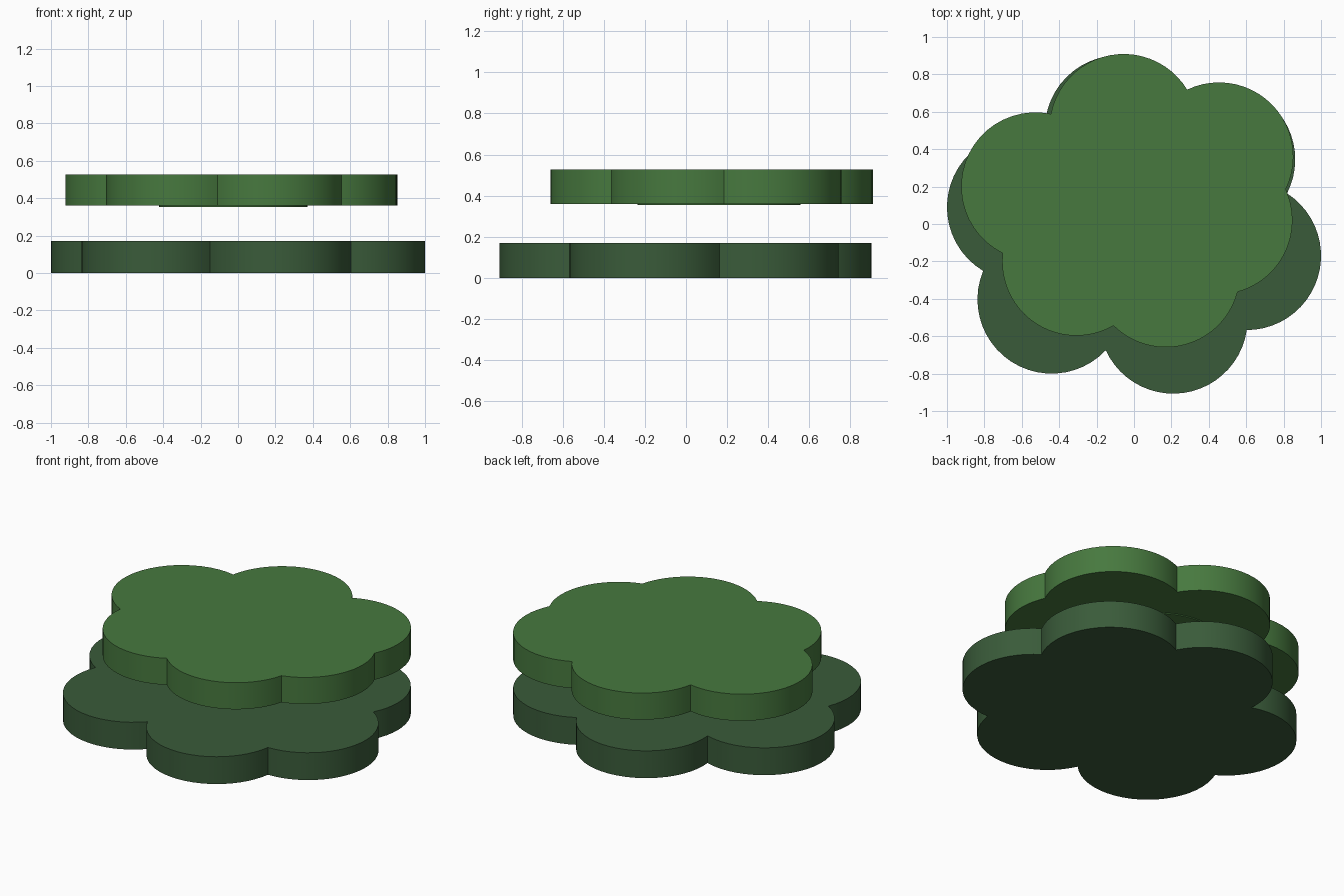
import bpy, bmesh, math
from mathutils import Vector

if "Cube" in bpy.data.objects:
    bpy.data.objects.remove(bpy.data.objects["Cube"])

R = 0.397      # lobe radius
SEG = 22       # steps per lobe arc


def material(name, rgb):
    m = bpy.data.materials.new(name)
    m.diffuse_color = (*rgb, 1)
    m.use_nodes = True
    m.node_tree.nodes["Principled BSDF"].inputs["Base Color"].default_value = m.diffuse_color
    return m


def outer_crossing(a, b, mid):
    # outer crossing point of two equal circles
    d = b - a
    n = Vector((-d.y, d.x)).normalized()
    h = math.sqrt(R * R - d.length_squared / 4)
    m = (a + b) / 2
    return max((m + n * h, m - n * h), key=lambda p: (p - mid).length)


def slab(name, outline, z0, z1, mat):
    bm = bmesh.new()
    base = bm.faces.new([bm.verts.new((p.x, p.y, z0)) for p in outline])
    ext = bmesh.ops.extrude_face_region(bm, geom=[base], use_keep_orig=True)
    top = [v for v in ext["geom"] if isinstance(v, bmesh.types.BMVert)]
    bmesh.ops.translate(bm, verts=top, vec=(0, 0, z1 - z0))
    bmesh.ops.recalc_face_normals(bm, faces=bm.faces)
    me = bpy.data.meshes.new(name)
    bm.to_mesh(me)
    bm.free()
    ob = bpy.data.objects.new(name, me)
    bpy.context.collection.objects.link(ob)
    me.materials.append(mat)
    bpy.ops.object.select_all(action='DESELECT')
    ob.select_set(True)
    bpy.context.view_layer.objects.active = ob
    bpy.ops.object.shade_smooth_by_angle(angle=math.radians(30))
    return ob


def lobed_outline(centres, mid):
    # counter-clockwise chain of arcs meeting in sharp notches
    cs = [Vector(c) for c in centres]
    mid = Vector(mid)
    n = len(cs)
    pts = []
    for i, c in enumerate(cs):
        s = outer_crossing(cs[i - 1], c, mid) - c
        e = outer_crossing(c, cs[(i + 1) % n], mid) - c
        a0 = math.atan2(s.y, s.x)
        sweep = (math.atan2(e.y, e.x) - a0) % math.tau
        for k in range(SEG):
            a = a0 + sweep * k / SEG
            pts.append(c + R * Vector((math.cos(a), math.sin(a))))
    return pts


dark = material("dark_green", (0.042, 0.105, 0.042))
light = material("leaf_green", (0.063, 0.19, 0.049))

# lower foliage layer
lower = [(0.603, -0.17), (0.465, 0.345), (-0.08, 0.505),
         (-0.603, 0.09), (-0.44, -0.403), (0.21, -0.51)]
slab("lower_foliage", lobed_outline(lower, (0, 0)), 0, 0.17, dark)

# upper foliage layer
upper = [(0.45, 0.02), (0.455, 0.36), (-0.055, 0.512),
         (-0.527, 0.2), (-0.308, -0.2), (0.17, -0.262)]
slab("upper_foliage", lobed_outline(upper, (-0.025, 0.16)), 0.36, 0.526, light)

# round core showing just under the upper layer
core = [Vector((-0.025 + R * math.cos(math.tau * k / 48),
                0.16 + R * math.sin(math.tau * k / 48))) for k in range(48)]
slab("upper_core", core, 0.354, 0.50, light)
